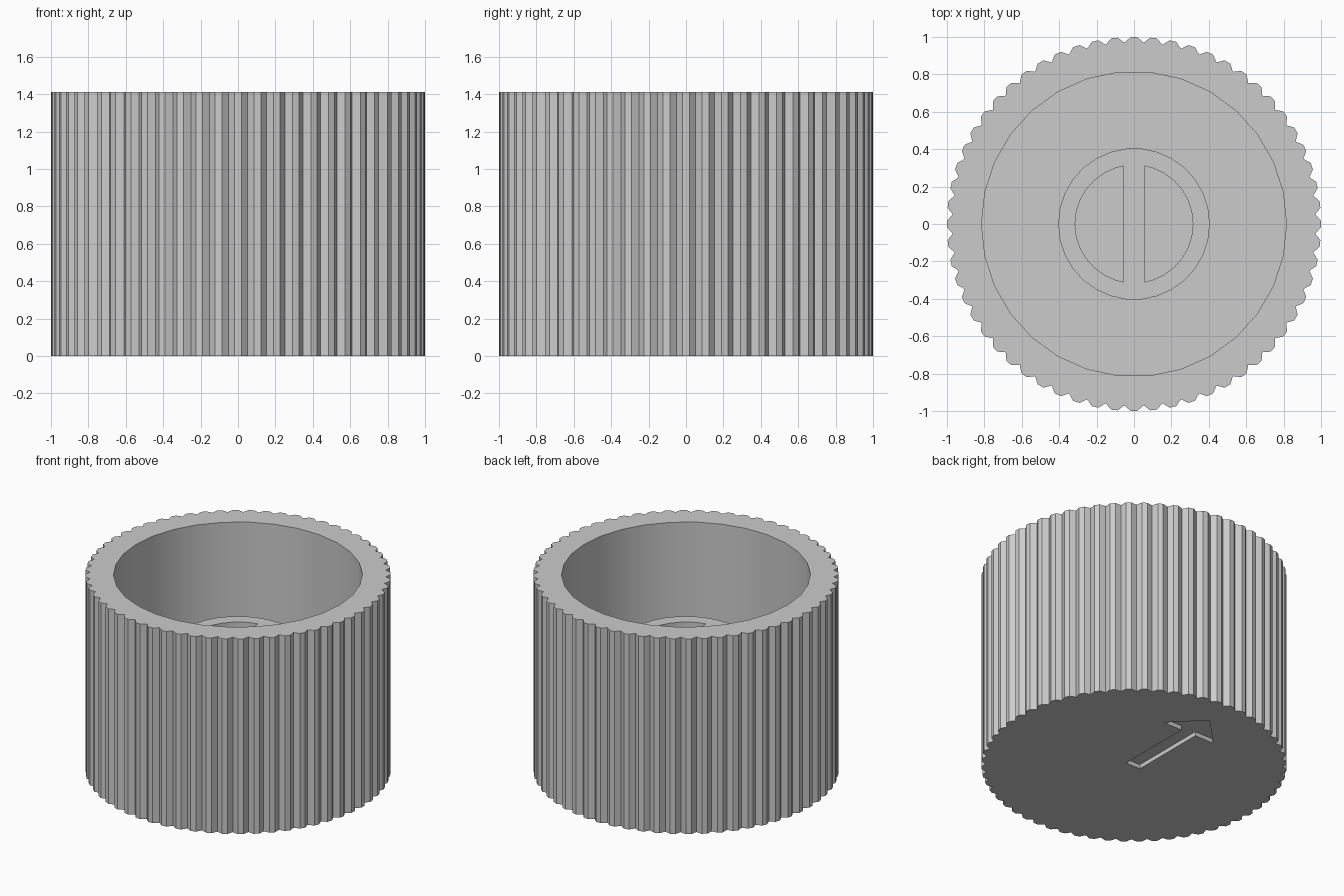
import bpy, bmesh, math

old = bpy.data.objects.get("Cube")
if old:
    bpy.data.objects.remove(old, do_unlink=True)

HEIGHT = 1.41
FLOOR = 0.2
HUB_TOP = 0.92
RIDGES = 60

grey = bpy.data.materials.new("plain grey")
grey.use_nodes = True
grey.diffuse_color = (0.6, 0.6, 0.6, 1)
grey.node_tree.nodes["Principled BSDF"].inputs["Base Color"].default_value = (0.6, 0.6, 0.6, 1)


def polar(radius, angle):
    return radius * math.cos(angle), radius * math.sin(angle)


def circle(radius, sides=30):
    return [polar(radius, math.tau * i / sides) for i in range(sides)]


def prism(name, outline, bottom, top):
    """Extrude a flat outline from bottom to top."""
    bm = bmesh.new()
    face = bm.faces.new([bm.verts.new((x, y, bottom)) for x, y in outline])
    side = bmesh.ops.extrude_face_region(bm, geom=[face])["geom"]
    raised = [v for v in side if isinstance(v, bmesh.types.BMVert)]
    bmesh.ops.translate(bm, verts=raised, vec=(0, 0, top - bottom))
    bmesh.ops.recalc_face_normals(bm, faces=bm.faces)
    mesh = bpy.data.meshes.new(name)
    bm.to_mesh(mesh)
    bm.free()
    mesh.materials.append(grey)
    obj = bpy.data.objects.new(name, mesh)
    bpy.context.collection.objects.link(obj)
    return obj


def activate(obj):
    bpy.ops.object.select_all(action="DESELECT")
    obj.select_set(True)
    bpy.context.view_layer.objects.active = obj


def cut(target, outline, bottom, top):
    """Remove a prism from the target."""
    cutter = prism("cutter", outline, bottom, top)
    cutter.hide_render = True
    mod = target.modifiers.new("cut", "BOOLEAN")
    mod.operation = "DIFFERENCE"
    mod.solver = "EXACT"
    mod.object = cutter
    activate(target)
    bpy.ops.object.modifier_apply(modifier=mod.name)
    bpy.data.objects.remove(cutter, do_unlink=True)


# Ridged body: each ridge has a flat crest and a V groove beside it
ridged = []
step = math.tau / RIDGES
for i in range(RIDGES):
    for radius, shift in ((1.0, -0.018), (1.0, 0.018), (0.97, step / 2)):
        ridged.append(polar(radius, i * step + shift))
body = prism("knob_body", ridged, 0, HEIGHT)

# Open bore
cut(body, circle(0.815), FLOOR, HEIGHT + 0.1)

# Arrow recess in the underside
half = [(0.058, -0.01), (0.058, 0.555), (0.21, 0.555)]
arrow = half + [(0, 0.77)] + [(-x, y) for x, y in reversed(half)]
cut(body, arrow, -0.1, 0.03)

# Shaft hub with two half-round sockets either side of a bar
hub = prism("shaft_hub", circle(0.405), FLOOR - 0.05, HUB_TOP)
bar, radius = 0.057, 0.315
end = math.acos(bar / radius)
arc = [polar(radius, -end)]
arc += [polar(radius, math.tau * i / 30) for i in range(-6, 7)]
arc += [polar(radius, end)]
for sign in (1, -1):
    cut(hub, [(sign * x, y) for x, y in arc], FLOOR, HUB_TOP + 0.1)

for obj in (body, hub):
    activate(obj)
    bpy.ops.object.shade_smooth_by_angle(angle=math.radians(25))
